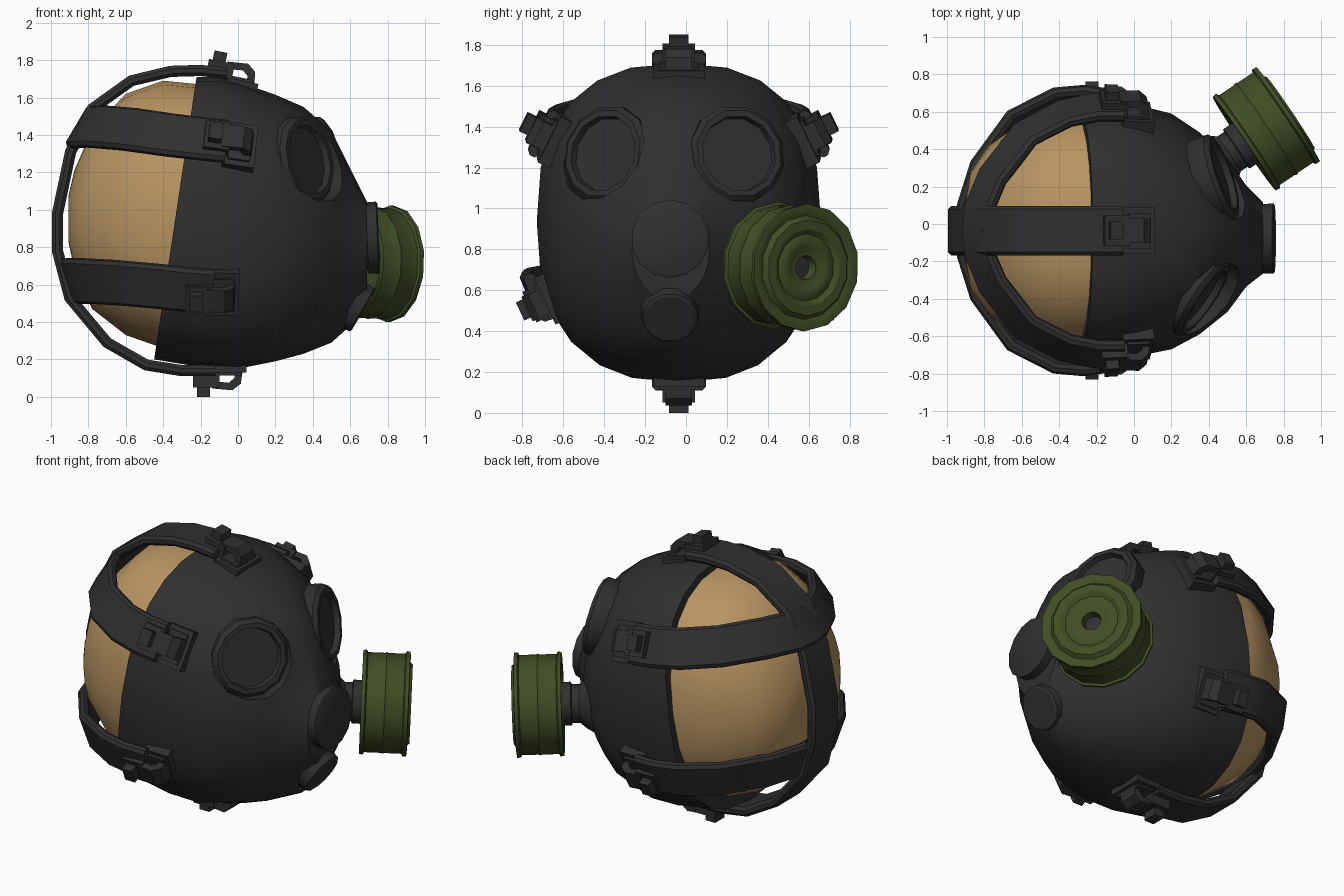
import bpy, bmesh, math
from mathutils import Vector

if "Cube" in bpy.data.objects:
    bpy.data.objects.remove(bpy.data.objects["Cube"])

CY = -0.035  # middle plane of the head


def material(name, col):
    m = bpy.data.materials.new(name)
    m.diffuse_color = (*col, 1)
    m.use_nodes = True
    m.node_tree.nodes["Principled BSDF"].inputs["Base Color"].default_value = m.diffuse_color
    return m


RUBBER = material("dark rubber", (0.029, 0.029, 0.029))
TAN = material("tan head", (0.48, 0.30, 0.122))
GREEN = material("olive green", (0.053, 0.076, 0.018))


def skin(name, rings, mat):
    """Join closed rings of points into one capped tube."""
    bm = bmesh.new()
    loops = [[bm.verts.new(p) for p in r] for r in rings]
    for a, b in zip(loops, loops[1:]):
        n = len(a)
        for i in range(n):
            bm.faces.new((a[i], a[(i + 1) % n], b[(i + 1) % n], b[i]))
    bm.faces.new(loops[0][::-1])
    bm.faces.new(loops[-1])
    bmesh.ops.recalc_face_normals(bm, faces=bm.faces)
    me = bpy.data.meshes.new(name)
    bm.to_mesh(me)
    bm.free()
    ob = bpy.data.objects.new(name, me)
    bpy.context.collection.objects.link(ob)
    me.materials.append(mat)
    return ob


def loft(name, stations, mat, seg=24):
    """Superellipse rings: x, z bottom, z top, half width, exponent, shear, y shift."""
    rings = []
    for x, z0, z1, hy, e, shear, dy in stations:
        ring = []
        for i in range(seg):
            a = 2 * math.pi * i / seg
            c, s = math.cos(a), math.sin(a)
            y = math.copysign(abs(c) ** (2 / e), c) * hy
            z = math.copysign(abs(s) ** (2 / e), s) * (z1 - z0) / 2
            ring.append((x + shear * z, CY + dy + y, (z0 + z1) / 2 + z))
        rings.append(ring)
    return skin(name, rings, mat)


def lathe(name, loc, axis, profile, seg, mat):
    """Turned part: (radius, height) profile along the axis."""
    q = Vector(axis).to_track_quat('Z', 'Y')
    rings = []
    for r, t in profile:
        rings.append([Vector(loc) + q @ Vector((r * math.cos(2 * math.pi * (i + .5) / seg),
                                                r * math.sin(2 * math.pi * (i + .5) / seg), t))
                      for i in range(seg)])
    return skin(name, rings, mat)


def strap(name, pts, w=0.25, th=0.06):
    """Flat band with chamfered edges, facing away from the head centre."""
    pts = [Vector(p) for p in pts]
    h, k, c = w / 2, th / 2, 0.018
    sec = [(-h, -k + c), (-h + c, -k), (h - c, -k), (h, -k + c),
           (h, k - c), (h - c, k), (-h + c, k), (-h, k - c)]
    rings = []
    for i, p in enumerate(pts):
        t = (pts[min(i + 1, len(pts) - 1)] - pts[max(i - 1, 0)]).normalized()
        n = p - Vector((-0.15, CY, 0.93))
        n.z *= 0.8
        n = (n - t * n.dot(t)).normalized()
        v = n.cross(t)
        rings.append([p + v * a + n * b for a, b in sec])
    return skin(name, rings, RUBBER)


def buckle(name, loc, n, u):
    """Base plate, bent tongue and stepped clasp."""
    n = Vector(n).normalized()
    u = Vector(u)
    u = (u - n * u.dot(n)).normalized()
    v = n.cross(u)

    def extrude(part, outline, half):
        rings = [[Vector(loc) + u * a + n * b + v * s * half for a, b in outline] for s in (-1, 1)]
        skin(name + part, rings, RUBBER)

    def box(part, u0, u1, n0, n1, half):
        extrude(part, [(u0, n0), (u1, n0), (u1, n1), (u0, n1)], half)

    box("_plate", -0.085, 0.085, -0.06, 0.03, 0.125)
    box("_plate_rim", -0.06, 0.06, 0.0, 0.045, 0.095)
    extrude("_tongue", [(0.065, 0.02), (0.055, 0.09), (0.01, 0.125), (-0.1, 0.115), (-0.1, 0.075),
                        (-0.01, 0.085), (0.02, 0.06), (0.02, 0.02)], 0.065)
    box("_clasp", -0.2, -0.06, 0.02, 0.11, 0.08)
    box("_clasp_top", -0.18, -0.11, 0.05, 0.16, 0.048)


# Head and rubber mask
loft("head", [(-0.905, 0.82, 1.08, 0.13, 2, 0, 0), (-0.875, 0.68, 1.21, 0.31, 2, 0, 0),
              (-0.78, 0.47, 1.43, 0.45, 2.1, 0, 0), (-0.6, 0.33, 1.62, 0.58, 2.2, 0, 0),
              (-0.4, 0.26, 1.69, 0.65, 2.3, 0, 0), (-0.1, 0.22, 1.66, 0.63, 2.4, 0, 0)], TAN)
mask = loft("mask", [(-0.335, 0.20, 1.71, 0.69, 2.45, 0.15, 0), (-0.15, 0.16, 1.71, 0.695, 2.5, 0.07, 0),
                     (0.0, 0.15, 1.685, 0.675, 2.5, 0, 0), (0.2, 0.19, 1.615, 0.63, 2.35, 0, -0.005),
                     (0.35, 0.23, 1.55, 0.54, 2.1, 0, -0.015), (0.5, 0.29, 1.42, 0.41, 1.75, 0, -0.025),
                     (0.6, 0.38, 1.22, 0.27, 1.75, 0, -0.03), (0.69, 0.55, 1.04, 0.19, 2, 0, -0.04)], RUBBER)

# Eyepieces sit in pockets cut flat into the mask
for name, loc, yaw in (("left_eye", (0.455, 0.25, 1.265), 19), ("right_eye", (0.36, -0.39, 1.265), -34)):
    a = math.radians(yaw)
    axis = (math.cos(a), math.sin(a), 0.2)
    cutter = lathe(name + "_cutter", loc, axis, [(0.246, -0.02), (0.246, 0.35)], 12, RUBBER)
    cutter.hide_render = True
    mod = mask.modifiers.new("pocket", 'BOOLEAN')
    mod.operation, mod.solver, mod.object = 'DIFFERENCE', 'EXACT', cutter
    bpy.context.view_layer.objects.active = mask
    bpy.ops.object.modifier_apply(modifier=mod.name)
    bpy.data.objects.remove(cutter)
    lathe(name + "piece", loc, axis, [(0.2, -0.16), (0.244, -0.08), (0.244, 0.005), (0.22, 0.03),
                                      (0.19, 0.03), (0.183, -0.005)], 12, RUBBER)

# Front valves
lathe("speech_valve", (0.7, -0.078, 0.85), (1, 0, 0.04),
      [(0.17, -0.12), (0.175, -0.01), (0.19, -0.01), (0.192, 0.045), (0.18, 0.052)], 14, RUBBER)
lathe("outlet_valve", (0.645, -0.078, 0.475), (0.86, 0, -0.5),
      [(0.16, -0.12), (0.138, 0.0), (0.138, 0.02), (0.125, 0.028)], 12, RUBBER)

# Filter canister on its side pipe
fa = Vector((0.83, 0.56, -0.04)).normalized()
fl = Vector((0.59, 0.43, 0.722))
lathe("filter_pipe", fl, fa, [(0.23, -0.27), (0.15, -0.14), (0.115, -0.1), (0.115, -0.055),
                              (0.13, -0.05), (0.13, 0.02)], 14, RUBBER)
lathe("filter_canister", fl, fa,
      [(0.12, 0.012), (0.25, 0.0), (0.308, 0.0), (0.312, 0.022), (0.297, 0.03), (0.297, 0.13),
       (0.302, 0.14), (0.297, 0.15), (0.297, 0.25), (0.312, 0.258), (0.312, 0.28), (0.285, 0.283),
       (0.255, 0.272), (0.235, 0.297), (0.19, 0.297), (0.165, 0.28), (0.145, 0.29),
       (0.11, 0.29), (0.09, 0.278), (0.06, 0.278), (0.05, 0.215)], 14, GREEN)
lathe("filter_inlet", fl, fa, [(0.052, 0.21), (0.052, 0.23)], 14, RUBBER)

# Harness: one band over the middle, two around the back
mid = [(-0.06, 1.73), (-0.2, 1.745), (-0.36, 1.74), (-0.57, 1.69), (-0.78, 1.54), (-0.895, 1.31), (-0.965, 0.98),
       (-0.965, 0.78), (-0.9, 0.53), (-0.7, 0.29), (-0.49, 0.17), (-0.3, 0.14), (-0.12, 0.14)]
strap("middle_strap", [(x, CY, z) for x, z in mid], 0.265)


def side_strap(name, half):
    path = half + [(x, -y, z) for x, y, z in half[-2::-1]]
    strap(name, [(x, CY + y, z) for x, y, z in path])


side_strap("upper_side_strap", [(-0.06, 0.66, 1.365), (-0.2, 0.66, 1.38), (-0.37, 0.625, 1.40),
                                (-0.58, 0.515, 1.43), (-0.755, 0.29, 1.445), (-0.83, 0.11, 1.44), (-0.84, 0, 1.44)])
side_strap("lower_side_strap", [(-0.14, 0.69, 0.565), (-0.28, 0.71, 0.575), (-0.42, 0.70, 0.59),
                                (-0.64, 0.59, 0.61), (-0.82, 0.34, 0.62), (-0.885, 0.13, 0.62), (-0.89, 0, 0.62)])

# Buckles
buckle("top_buckle", (0.02, CY, 1.66), (0.2, 0, 1), (1, 0, -0.2))
buckle("bottom_buckle", (-0.04, CY, 0.16), (0, 0, -1), (1, 0, 0))
for side, s in (("left", 1), ("right", -1)):
    buckle(side + "_upper_buckle", (0.01, CY + s * 0.61, 1.335), (0.1, s * 0.87, 0.42), (1, 0, -0.12))
    buckle(side + "_lower_buckle", (-0.08, CY + s * 0.63, 0.56), (0, s * 0.9, -0.42), (1, 0, -0.03))

# Smooth shading with crisp edges
for ob in bpy.context.collection.objects:
    ob.data.shade_smooth()
    ob.data.set_sharp_from_angle(angle=math.radians(32))
